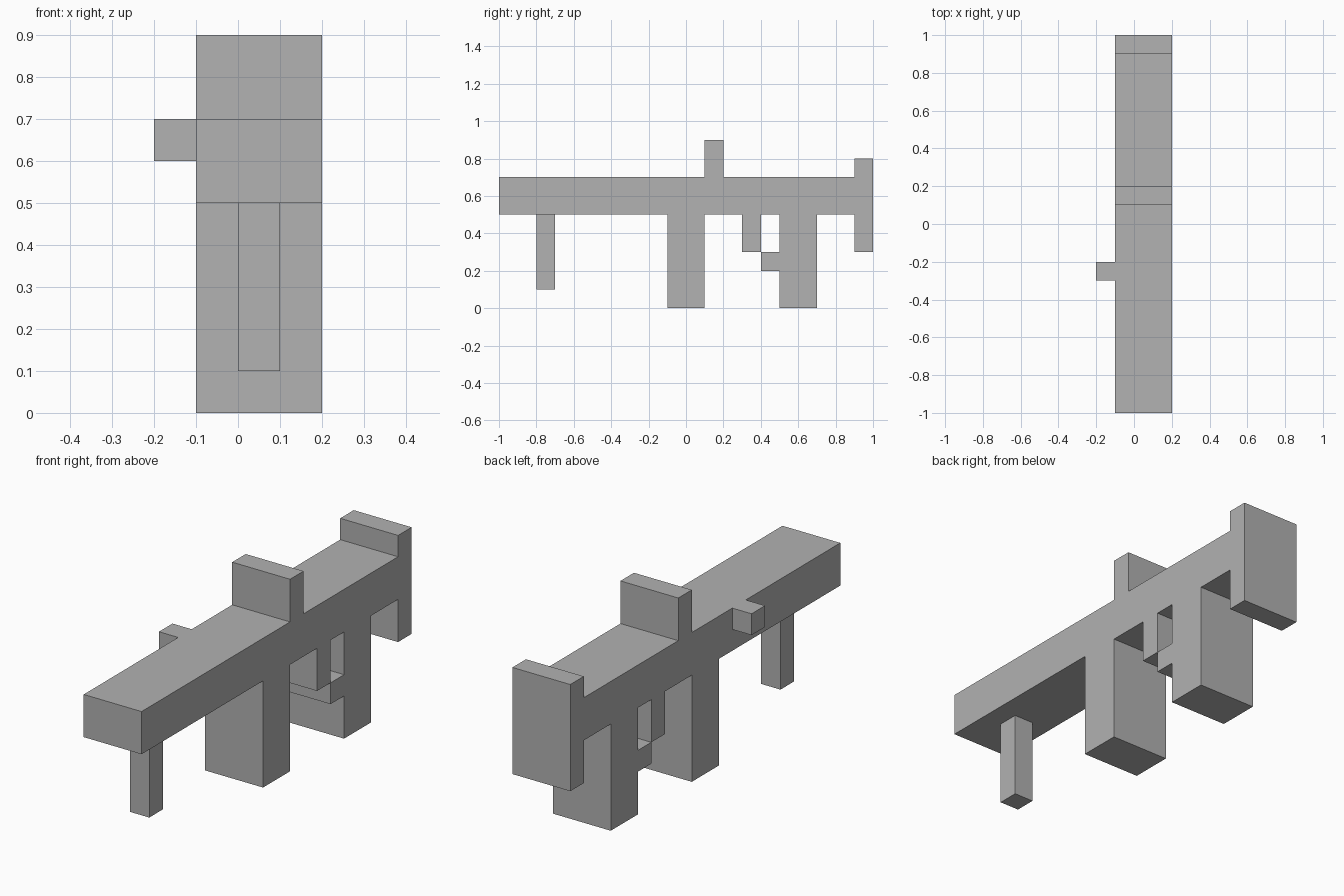
import bpy
from mathutils import Vector

cube = bpy.data.objects.get("Cube")
if cube:
    bpy.data.objects.remove(cube, do_unlink=True)

# Single plain grey
grey = bpy.data.materials.new("plain grey")
grey.use_nodes = True
colour = (0.445, 0.445, 0.445, 1)
grey.diffuse_color = colour
grey.node_tree.nodes["Principled BSDF"].inputs["Base Color"].default_value = colour

FULL = (-0.1, 0.2)  # width shared by most parts


def block(name, y, z, x=FULL):
    """Box spanning the given (low, high) ranges."""
    low, high = Vector((x[0], y[0], z[0])), Vector((x[1], y[1], z[1]))
    bpy.ops.mesh.primitive_cube_add(size=1, location=(low + high) / 2)
    ob = bpy.context.object
    ob.name = ob.data.name = name
    ob.scale = high - low
    bpy.ops.object.transform_apply(location=False, rotation=False, scale=True)
    ob.data.materials.append(grey)
    return ob


# Long beam with end plate and upright
block("main_beam", (-1, 0.9), (0.5, 0.7))
block("end_plate", (0.9, 1), (0.3, 0.8))
block("top_upright", (0.1, 0.2), (0.7, 0.9))

# Wide supports and slim front post
block("middle_support", (-0.1, 0.1), (0, 0.5))
block("rear_support", (0.5, 0.7), (0, 0.5))
block("front_post", (-0.8, -0.7), (0.1, 0.5), (0, 0.1))

# Stepped bracket ahead of the rear support
block("bracket_drop", (0.3, 0.4), (0.3, 0.5))
block("bracket_step", (0.4, 0.5), (0.2, 0.3))

# Small knob on the right side
block("side_knob", (-0.3, -0.2), (0.6, 0.7), (-0.2, -0.1))
